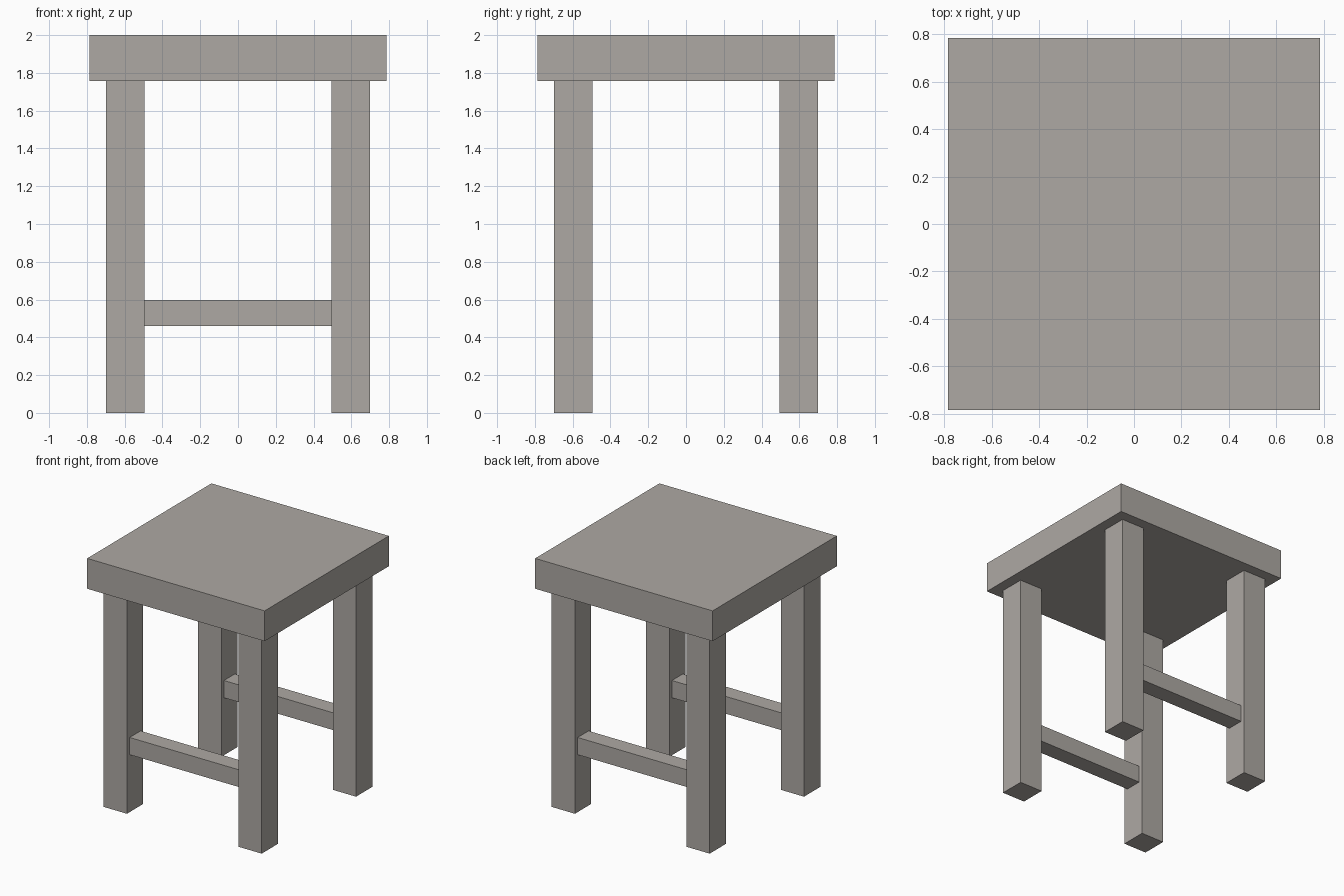
import bpy

if "Cube" in bpy.data.objects:
    bpy.data.objects.remove(bpy.data.objects["Cube"])

wood = bpy.data.materials.new("grey_wood")
wood.diffuse_color = (0.423, 0.397, 0.371, 1.0)
wood.use_nodes = True
wood.node_tree.nodes["Principled BSDF"].inputs["Base Color"].default_value = wood.diffuse_color


def box(name, center, size):
    bpy.ops.mesh.primitive_cube_add(size=1, location=center)
    obj = bpy.context.object
    obj.name = name
    obj.scale = size
    bpy.ops.object.transform_apply(location=False, rotation=False, scale=True)
    obj.data.materials.append(wood)
    return obj


SEAT_WIDTH, SEAT_BOTTOM, HEIGHT = 1.572, 1.757, 2.0
LEG_POS, LEG_WIDTH = 0.597, 0.206
RAIL = 0.138

# Square seat slab
box("seat", (0, 0, (SEAT_BOTTOM + HEIGHT) / 2),
    (SEAT_WIDTH, SEAT_WIDTH, HEIGHT - SEAT_BOTTOM))

for y, depth_name in ((-LEG_POS, "front"), (LEG_POS, "back")):
    # Square legs
    for x, side_name in ((-LEG_POS, "left"), (LEG_POS, "right")):
        box(f"{depth_name}_{side_name}_leg", (x, y, SEAT_BOTTOM / 2),
            (LEG_WIDTH, LEG_WIDTH, SEAT_BOTTOM))
    # Stretcher rail between the two legs
    box(f"{depth_name}_rail", (0, y, 0.529),
        (2 * LEG_POS - LEG_WIDTH, RAIL, RAIL))
